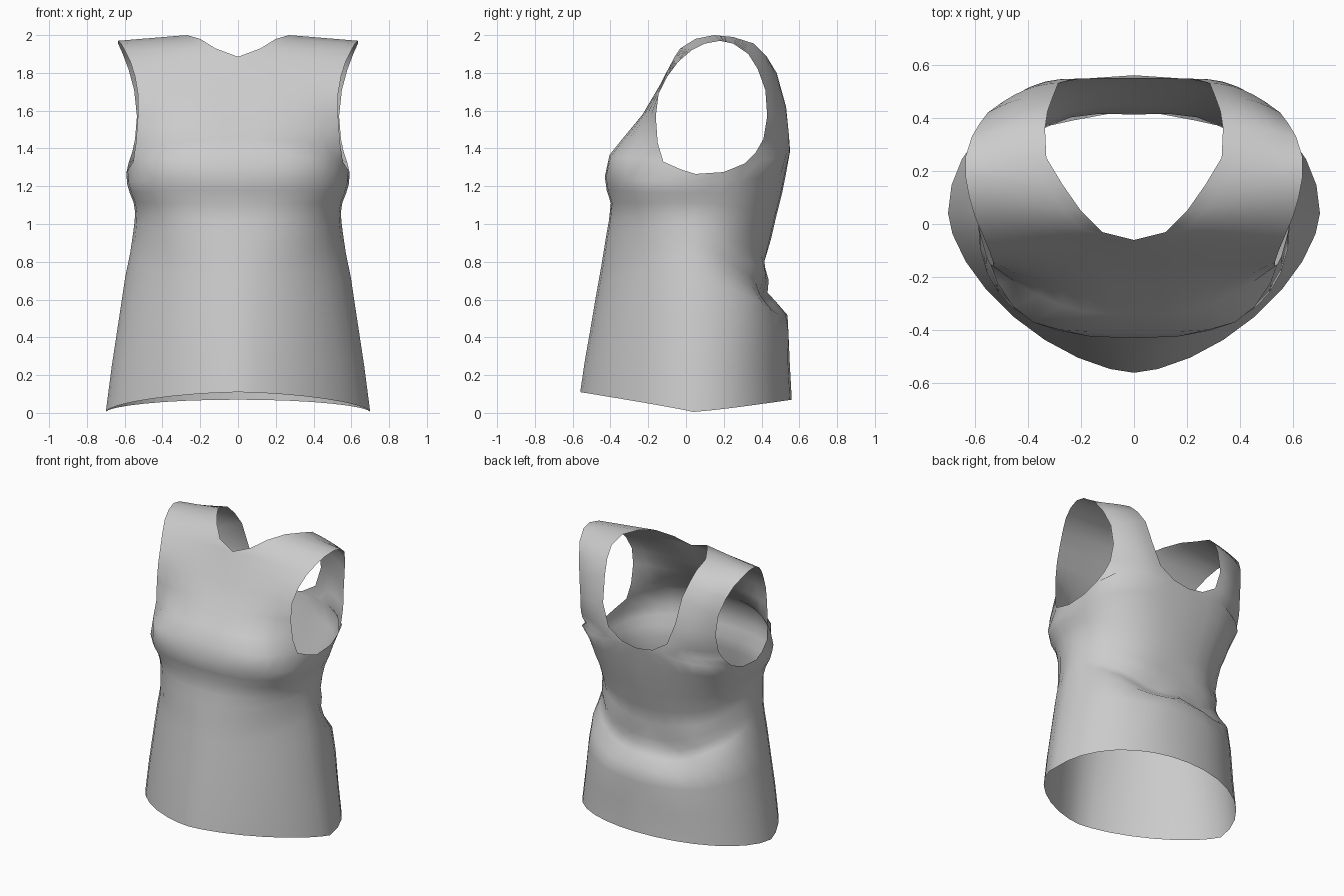
import bpy
import bmesh
from math import sin, cos, pi

N = 16        # columns on half of the body, centre front to centre back
ARM_F = 6     # column at the front of the armhole
SIDE_Y = 0.04

# Torso rings: z front, z side, z back, y front, y back, half width, front/back squareness, wrinkle
RINGS = [
    (.11, .005, .07, -.56, .56, .70, 1.6, 2.05, 0),
    (.28, .25, .25, -.535, .55, .668, 1.65, 2.1, 0),
    (.45, .50, .42, -.505, .545, .63, 1.7, 2.25, .006),
    (.60, .72, .51, -.48, .53, .597, 1.75, 2.3, .01),
    (.70, .84, .575, -.462, .46, .572, 1.8, 2.15, .015),
    (.78, .92, .63, -.448, .425, .56, 1.85, 2.15, .012),
    (.86, .97, .71, -.435, .445, .553, 1.95, 2.25, .015),
    (.94, 1.02, .80, -.422, .42, .547, 2.05, 2.3, .008),
    (1.02, 1.065, .92, -.408, .45, .545, 2.2, 2.35, 0),
    (1.11, 1.115, 1.05, -.398, .48, .553, 2.45, 2.45, 0),
    (1.18, 1.165, 1.16, -.42, .508, .573, 2.6, 2.6, 0),
    (1.25, 1.215, 1.27, -.43, .53, .588, 2.6, 2.75, 0),
]

# Ring where torso meets armhole and back neckline
TOP = [
    (0, -.405, 1.365), (.17, -.405, 1.365), (.28, -.398, 1.36),
    (.38, -.37, 1.355), (.455, -.31, 1.35), (.515, -.22, 1.345),
    (.555, -.12, 1.33), (.58, -.03, 1.29), (.59, .05, 1.265),
    (.59, .2, 1.275), (.58, .31, 1.32), (.55, .39, 1.335),
    (.48, .455, 1.345), (.40, .50, 1.355), (.30, .53, 1.365),
    (.15, .548, 1.375), (0, .55, 1.38),
]

# Chest, shoulder strap and upper back: neck edge, armhole edge, bulge in y
STRAP = [
    (0, -.335, 1.45, .54, -.15, 1.43, -.065),
    (0, -.225, 1.58, .53, -.16, 1.57, -.03),
    (0, -.15, 1.71, .53, -.145, 1.69, -.01),
    (0, -.10, 1.81, .545, -.10, 1.78, 0),
    (0, -.06, 1.885, .57, -.04, 1.86, 0),
    (.12, -.03, 1.93, .60, .03, 1.92, 0),
    (.20, .05, 1.98, .62, .10, 1.955, 0),
    (.27, .15, 2.0, .635, .18, 1.97, 0),
    (.33, .25, 1.99, .635, .25, 1.955, 0),
    (.335, .36, 1.955, .61, .33, 1.90, .01),
    (.325, .425, 1.89, .58, .38, 1.82, .02),
    (.305, .48, 1.80, .55, .42, 1.71, .02),
    (.285, .53, 1.62, .535, .43, 1.57, .025),
    (.23, .545, 1.47, .545, .41, 1.45, .04),
    (.12, .55, 1.40, .56, .37, 1.38, .05),
]


def ring(zf, zs, zb, yf, yb, w, nf, nb, wrinkle):
    pts = []
    for j in range(N + 1):
        t = pi * j / N
        s, c = max(sin(t), 0), cos(t)
        front = c > 0
        n = nf if front else nb
        end_y, end_z = (yf, zf) if front else (yb, zb)
        x = w * s ** (2 / n) if 0 < j < N else 0
        y = SIDE_Y + (end_y - SIDE_Y) * abs(c) ** (2 / n)
        z = zs + (end_z - zs) * abs(c) ** 1.15
        if not front:   # gathered cloth in the small of the back
            fold = wrinkle * sin(11 * x + 14 * z) * c * c
            y += fold
            z += fold
        pts.append((x, y, z))
    return pts


def strap_row(ax, ay, az, bx, by, bz, bulge):
    pts = []
    for j in range(ARM_F + 1):
        s = j / ARM_F
        pts.append((ax + (bx - ax) * s,
                    ay + (by - ay) * s + bulge * 4 * s * (1 - s),
                    az + (bz - az) * s))
    return pts


bm = bmesh.new()


def add_row(pts):
    return [bm.verts.new(p) for p in pts]


def skin(rows):
    for a, b in zip(rows, rows[1:]):
        for j in range(len(a) - 1):
            bm.faces.new((a[j], a[j + 1], b[j + 1], b[j]))


# Torso tube
top = add_row(TOP)
skin([add_row(ring(*r)) for r in RINGS] + [top])

# Chest, over the shoulder, down to the back neckline
back = top[::-1][:ARM_F + 1]
skin([top[:ARM_F + 1]] + [add_row(strap_row(*r)) for r in STRAP] + [back])

mesh = bpy.data.meshes.new("tank_top")
bm.to_mesh(mesh)
bm.free()
shirt = bpy.data.objects.new("tank_top", mesh)
bpy.context.collection.objects.link(shirt)

# Left half by mirroring, smooth cloth shading
mirror = shirt.modifiers.new("mirror", 'MIRROR')
mirror.use_axis[0] = True
mirror.use_clip = True
mirror.merge_threshold = 0.001
for p in mesh.polygons:
    p.use_smooth = True
